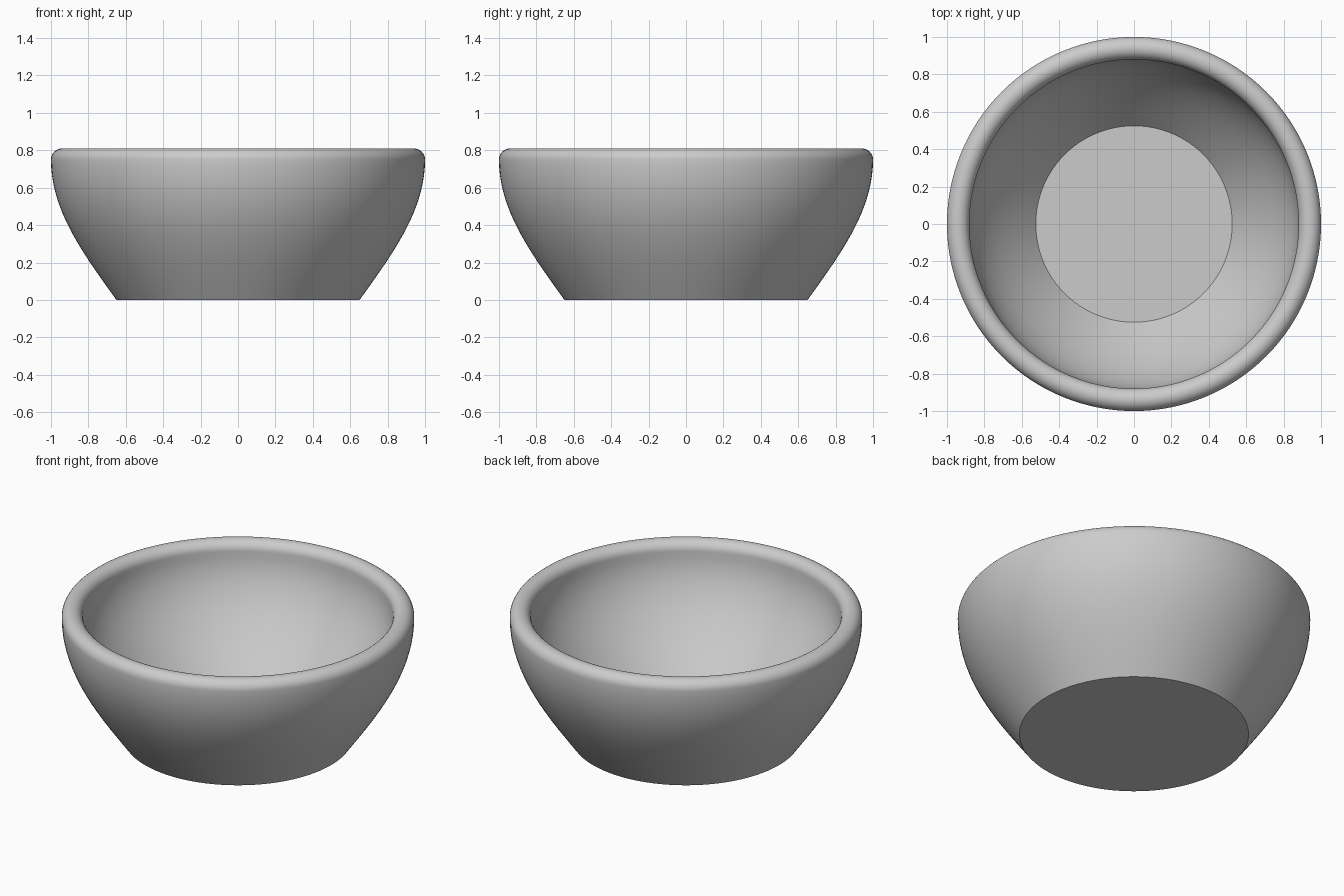
import bpy, bmesh, math
from mathutils import Vector
from mathutils.geometry import interpolate_bezier

cube = bpy.data.objects.get("Cube")
if cube:
    bpy.data.objects.remove(cube, do_unlink=True)


def curve(points, steps=20):
    """Bezier through (radius, height) control points."""
    return interpolate_bezier(*[Vector((r, 0, z)) for r, z in points], steps)


# Half section: foot centre, outer wall, rounded rim, inner wall, floor centre
outer = curve([(0.65, 0), (0.83, 0.25), (1, 0.48), (1, 0.75)])
inner = curve([(0.88, 0.75), (0.88, 0.53), (0.71, 0.34), (0.525, 0.13)])
rim_steps = 16
rim = []
for i in range(1, rim_steps):
    a = math.pi * i / rim_steps
    rim.append(Vector((0.94 + 0.06 * math.cos(a), 0, 0.75 + 0.06 * math.sin(a))))
section = [Vector((0, 0, 0))] + outer + rim + inner + [Vector((0, 0, 0.13))]

# Revolve the section into the bowl
bm = bmesh.new()
verts = [bm.verts.new(p) for p in section]
edges = [bm.edges.new(pair) for pair in zip(verts, verts[1:])]
bmesh.ops.spin(bm, geom=verts + edges, cent=(0, 0, 0), axis=(0, 0, 1),
               angle=math.tau, steps=128, use_merge=False)
bmesh.ops.remove_doubles(bm, verts=bm.verts, dist=0.0005)
bmesh.ops.recalc_face_normals(bm, faces=bm.faces)
mesh = bpy.data.meshes.new("bowl")
bm.to_mesh(mesh)
bm.free()
bowl = bpy.data.objects.new("bowl", mesh)
bpy.context.collection.objects.link(bowl)

# Plain grey finish
grey = bpy.data.materials.new("light_grey")
grey.use_nodes = True
color = (0.6, 0.6, 0.6, 1)
grey.diffuse_color = color
grey.node_tree.nodes["Principled BSDF"].inputs["Base Color"].default_value = color
mesh.materials.append(grey)

# Smooth walls with crisp foot and floor edges
bpy.ops.object.select_all(action="DESELECT")
bowl.select_set(True)
bpy.context.view_layer.objects.active = bowl
bpy.ops.object.shade_smooth_by_angle(angle=math.radians(30))
